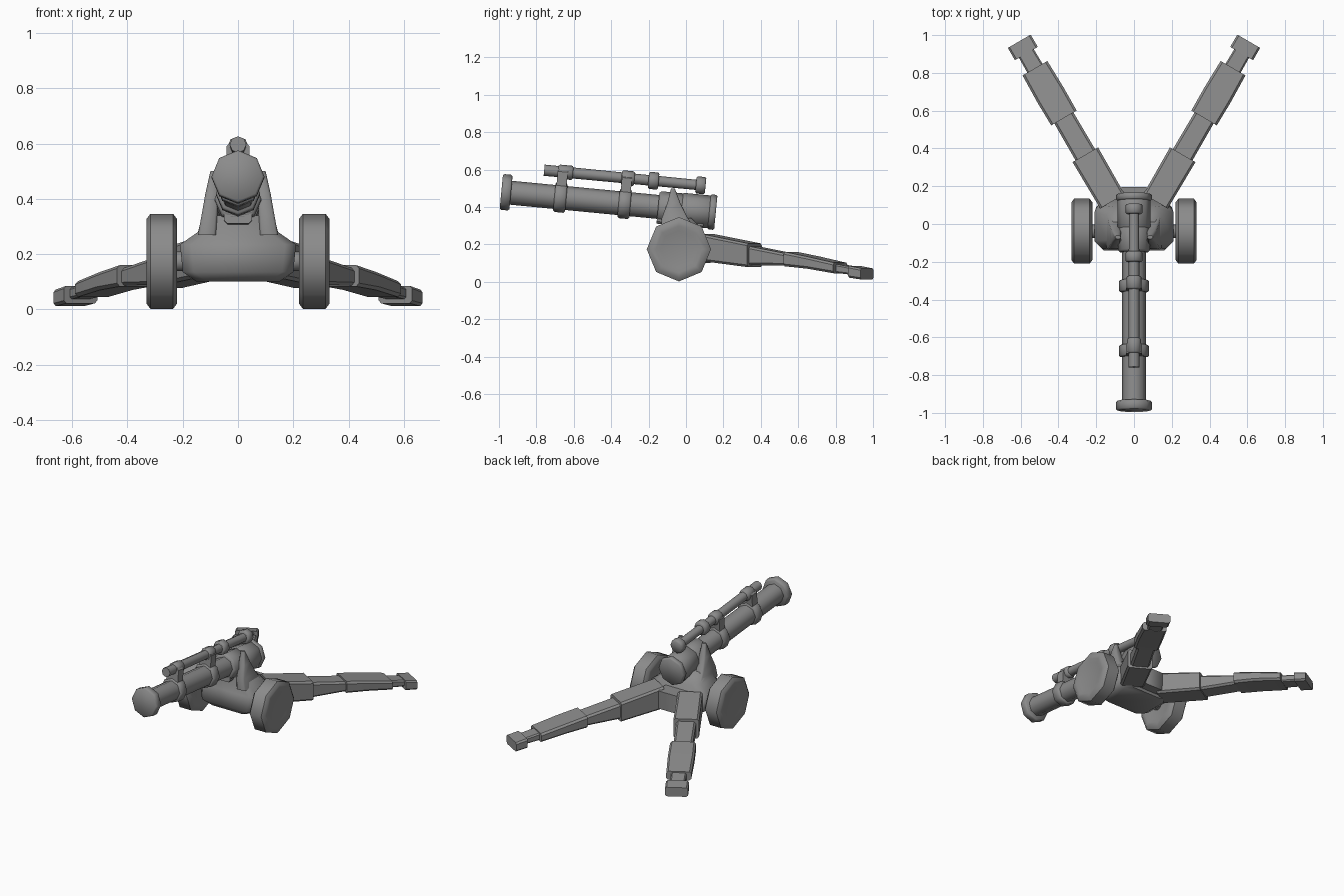
import bpy, bmesh, math
from mathutils import Matrix, Vector

cube = bpy.data.objects.get("Cube")
if cube:
    bpy.data.objects.remove(cube, do_unlink=True)

mat = bpy.data.materials.new("gunmetal grey")
mat.use_nodes = True
GREY = (0.26, 0.26, 0.26, 1)
mat.diffuse_color = GREY
bsdf = next(n for n in mat.node_tree.nodes if n.type == 'BSDF_PRINCIPLED')
bsdf.inputs["Base Color"].default_value = GREY
bsdf.inputs["Roughness"].default_value = 0.6


def loft(name, rings, matrix=Matrix(), angle=50):
    """Skin a list of equal-length rings and cap both ends."""
    bm = bmesh.new()
    rows = [[bm.verts.new(matrix @ Vector(p)) for p in ring] for ring in rings]
    n = len(rows[0])
    for a, b in zip(rows, rows[1:]):
        for i in range(n):
            j = (i + 1) % n
            bm.faces.new((a[i], a[j], b[j], b[i]))
    bm.faces.new(rows[0])
    bm.faces.new(rows[-1])
    bmesh.ops.recalc_face_normals(bm, faces=bm.faces)
    mesh = bpy.data.meshes.new(name)
    bm.to_mesh(mesh)
    bm.free()
    mesh.materials.append(mat)
    obj = bpy.data.objects.new(name, mesh)
    bpy.context.collection.objects.link(obj)
    bpy.ops.object.select_all(action='DESELECT')
    obj.select_set(True)
    bpy.context.view_layer.objects.active = obj
    bpy.ops.object.shade_smooth_by_angle(angle=math.radians(angle))
    return obj


def lathe(name, profile, matrix, n=8):
    """Turn (distance, radius) pairs about the local y axis."""
    rings = [[(r * math.sin(math.tau * i / n), d, r * math.cos(math.tau * i / n))
              for i in range(n)] for d, r in profile]
    return loft(name, rings, matrix)


def drum(name, y0, y1, r, matrix, chamfer=0.01):
    """Cylinder with chamfered rims."""
    return lathe(name, [(y0, r - chamfer), (y0 + chamfer, r),
                        (y1 - chamfer, r), (y1, r - chamfer)], matrix)


def octagon(x0, x1, y0, y1, c):
    """Rectangle with cut corners."""
    return [(x0 + c, y0), (x1 - c, y0), (x1, y0 + c), (x1, y1 - c),
            (x1 - c, y1), (x0 + c, y1), (x0, y1 - c), (x0, y0 + c)]


def beam(name, sections, matrix=Matrix(), c=0.012):
    """Bar along local y from (y, half width, bottom, top) sections."""
    return loft(name, [[(x, y, z) for x, z in octagon(-w, w, b, t, c)]
                       for y, w, b, t in sections], matrix, 40)


def stack(name, sections, c=0.02):
    """Upright part from (z, x0, x1, y0, y1) sections."""
    return loft(name, [[(x, y, z) for x, y in octagon(x0, x1, y0, y1, c)]
                       for z, x0, x1, y0, y1 in sections])


# Gun: everything follows the raised barrel axis
gun = Matrix.Translation((0, 0, 0.386)) @ Matrix.Rotation(math.radians(-5.5), 4, 'X')
upper = gun @ Matrix.Translation((0, 0, 0.137))

lathe("barrel", [(-0.95, 0.064), (-0.1, 0.064), (0.05, 0.066)], gun)
drum("muzzle", -0.992, -0.94, 0.096, gun, 0.008)
drum("breech", -0.03, 0.145, 0.088, gun)
drum("breech_ring", 0.125, 0.16, 0.094, gun, 0.006)
drum("cradle_sleeve", -0.15, -0.01, 0.085, gun)
beam("cradle_block", [(-0.15, 0.05, -0.09, 0), (0.1, 0.05, -0.09, 0)], gun)

# Recoil cylinder above the barrel
lathe("recoil_cylinder", [(-0.775, 0.03), (0.08, 0.027)], upper)
for i, (y0, y1, r) in enumerate([(-0.70, -0.62, 0.038), (-0.36, -0.29, 0.04),
                                 (-0.215, -0.16, 0.046), (0.04, 0.092, 0.046)]):
    drum(f"recoil_collar_{i + 1}", y0, y1, r, upper, 0.007)

# Clamps joining barrel and recoil cylinder
for i, y in enumerate((-0.675, -0.33)):
    drum(f"clamp_ring_{i + 1}", y - 0.032, y + 0.032, 0.08, gun, 0.008)
    beam(f"clamp_neck_{i + 1}", [(y - 0.027, 0.042, 0.04, 0.15),
                                 (y + 0.027, 0.042, 0.04, 0.15)], gun)

# Carriage body and rear block
stack("carriage_body", [(0.10, -0.15, 0.15, -0.11, 0.13),
                        (0.135, -0.20, 0.20, -0.14, 0.13),
                        (0.235, -0.21, 0.21, -0.13, 0.10),
                        (0.28, -0.145, 0.145, -0.125, 0.09),
                        (0.34, -0.13, 0.13, -0.12, 0.03)], 0.04)
stack("rear_block", [(0.12, -0.085, 0.085, 0.05, 0.19),
                     (0.24, -0.08, 0.08, 0.05, 0.195)], 0.015)

for side, s in (("left", 1), ("right", -1)):
    # Cheek that tapers to a peak beside the barrel
    stack(side + "_cheek", [(z, min(s * a, s * b), max(s * a, s * b), y0, y1)
                            for z, a, b, y0, y1 in
                            [(0.27, 0.08, 0.145, -0.135, 0.06),
                             (0.34, 0.075, 0.132, -0.13, 0.01),
                             (0.42, 0.07, 0.118, -0.10, -0.03),
                             (0.50, 0.07, 0.10, -0.08, -0.06)]], 0.008)

    # Wheel and axle
    hub = Matrix.Translation((s * 0.22, -0.038, 0.174)) @ \
        Matrix.Rotation(math.radians(-90 * s), 4, 'Z')
    lathe(side + "_wheel", [(0.006, 0.10), (0, 0.125), (0, 0.152), (0.015, 0.172),
                            (0.097, 0.172), (0.112, 0.152), (0.112, 0.125),
                            (0.106, 0.10)], hub)
    drum(side + "_axle", -0.06, 0.02, 0.036, hub, 0.008)

    # Spread trail leg, stepping down to the foot
    leg = Matrix.Translation((s * 0.19, 0.25, 0)) @ \
        Matrix.Rotation(math.radians(-30.2 * s), 4, 'Z')
    beam(side + "_trail_root", [(-0.15, 0.075, 0.11, 0.255),
                                (0.135, 0.078, 0.078, 0.205)], leg)
    beam(side + "_trail_bar", [(0.10, 0.06, 0.09, 0.195),
                               (0.42, 0.058, 0.085, 0.14)], leg)
    beam(side + "_trail_sleeve", [(0.36, 0.078, 0.083, 0.16),
                                  (0.50, 0.080, 0.07, 0.135),
                                  (0.665, 0.076, 0.045, 0.102)], leg)
    beam(side + "_trail_neck", [(0.64, 0.047, 0.05, 0.098),
                                (0.78, 0.045, 0.035, 0.075)], leg, 0.008)
    beam(side + "_foot", [(0.755, 0.07, 0.022, 0.085),
                          (0.83, 0.07, 0.012, 0.072)], leg, 0.01)
